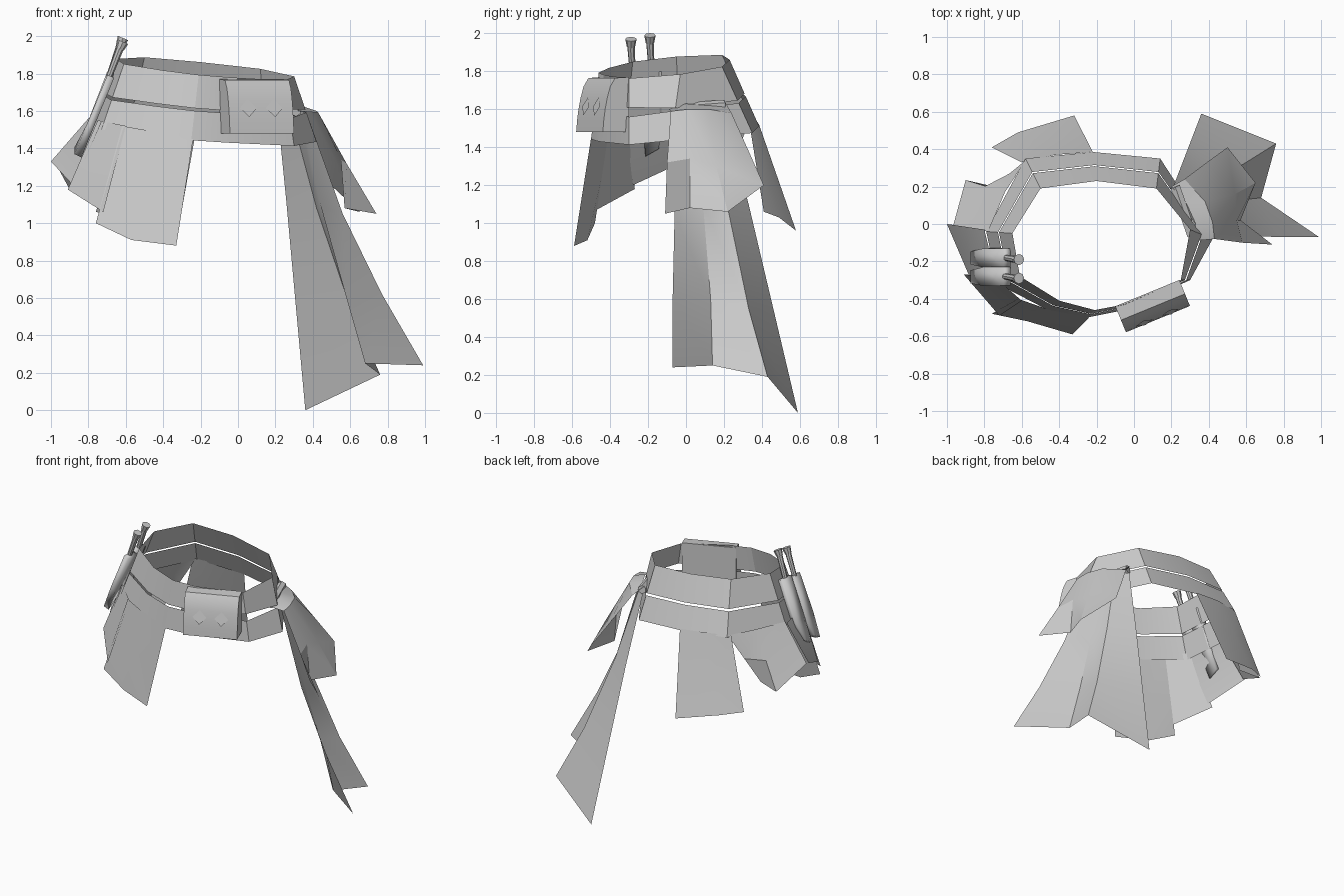
import bpy
import bmesh
from mathutils import Vector

if "Cube" in bpy.data.objects:
    bpy.data.objects.remove(bpy.data.objects["Cube"], do_unlink=True)

grey = bpy.data.materials.new("plain grey")
grey.use_nodes = True
grey_colour = (0.6, 0.6, 0.6, 1)
grey.diffuse_color = grey_colour
grey.node_tree.nodes["Principled BSDF"].inputs["Base Color"].default_value = grey_colour


def finish(name, bm, smooth_angle=0.6):
    """Turn a bmesh into a named, shaded object."""
    mesh = bpy.data.meshes.new(name)
    bm.to_mesh(mesh)
    bm.free()
    mesh.materials.append(grey)
    obj = bpy.data.objects.new(name, mesh)
    bpy.context.collection.objects.link(obj)
    bpy.ops.object.select_all(action='DESELECT')
    obj.select_set(True)
    bpy.context.view_layer.objects.active = obj
    bpy.ops.object.shade_smooth_by_angle(angle=smooth_angle)
    return obj


def sheet(name, rows, closed=False, smooth_angle=0.6, thickness=0):
    """Skin a grid of points, row by row."""
    bm = bmesh.new()
    grid = [[bm.verts.new(point) for point in row] for row in rows]
    count = len(rows[0])
    for upper, lower in zip(grid, grid[1:]):
        for i in range(count if closed else count - 1):
            j = (i + 1) % count
            bm.faces.new((upper[i], lower[i], lower[j], upper[j]))
    bmesh.ops.recalc_face_normals(bm, faces=bm.faces)
    obj = finish(name, bm, smooth_angle)
    if thickness:
        solid = obj.modifiers.new("thickness", 'SOLIDIFY')
        solid.thickness = thickness
        solid.offset = 0
    return obj


def rod(name, start, end, radii, sides=8):
    """Tapered bar between two points."""
    start, end = Vector(start), Vector(end)
    axis = end - start
    bm = bmesh.new()
    bmesh.ops.create_cone(bm, cap_ends=True, segments=sides,
                          radius1=radii[0], radius2=radii[1], depth=axis.length)
    bm.transform(axis.to_track_quat('Z', 'Y').to_matrix().to_4x4())
    bmesh.ops.translate(bm, verts=bm.verts, vec=(start + end) / 2)
    return finish(name, bm)


# Belts: two bands sharing one tilted, flaring surface
waist = [(-.5, .19), (-.2, .23), (.12, .19), (.3, -.03), (.25, -.3),
         (-.05, -.43), (-.21, -.46), (-.4, -.41), (-.61, -.28), (-.65, -.05)]
hem = [(-.58, .35), (-.22, .385), (.14, .35), (.42, -.08), (.3, -.3),
       (-.05, -.46), (-.25, -.5), (-.46, -.46), (-.73, -.32), (-.79, -.04)]
right_corner = 4


def belt_edge(part, gap=0):
    edge = []
    for i, (top, low) in enumerate(zip(waist, hem)):
        f = part + (gap if i == right_corner else 0)
        x, y = Vector(top).lerp(Vector(low), f)
        z = 1.818 - top[0] / 10 + top[1] / 10 - f * .35
        edge.append(Vector((x, y, z)))
    return edge


sheet("upper_belt", [belt_edge(0), belt_edge(.51, -.07)], closed=True, smooth_angle=.3)
sheet("lower_belt", [belt_edge(.55, .03), belt_edge(1)], closed=True, smooth_angle=.3)

# Skirt panels hanging from the lower belt
panels = {
    "front_skirt_panel": (
        [(-.62, -.4, 1.52), (-.45, -.46, 1.49), (-.24, -.5, 1.45)],
        [(-.76, -.48, 1), (-.57, -.52, .91), (-.33, -.59, .88)]),
    "front_corner_skirt_panel": (
        [(-.75, -.28, 1.55), (-.6, -.41, 1.52)],
        [(-.91, -.27, 1.18), (-.72, -.49, 1.06)]),
    "side_skirt_panel": (
        [(-.8, -.03, 1.56), (-.73, -.32, 1.54)],
        [(-1, 0, 1.33), (-.88, -.28, 1.2)]),
    "back_corner_skirt_panel": (
        [(-.78, -.04, 1.56), (-.69, .17, 1.56), (-.58, .34, 1.55)],
        [(-.97, -.02, 1.31), (-.9, .235, 1.18), (-.75, .2, 1.2)]),
    "back_skirt_panel": (
        [(-.6, .33, 1.55), (-.42, .37, 1.54), (-.22, .385, 1.52)],
        [(-.76, .41, 1.06), (-.62, .49, 1.03), (-.32, .58, .96)]),
}
for name, (top, bottom) in panels.items():
    middle = [Vector(a).lerp(Vector(b), .5) for a, b in zip(top, bottom)]
    sheet(name, [top, middle, bottom])

# Long sash with folds, then the short flap over it
sheet("long_sash", [
    [(.37, -.03, 1.58), (.33, .07, 1.6), (.28, .14, 1.6), (.21, .2, 1.6)],
    [(.56, -.06, 1.05), (.44, .09, 1.1), (.42, .22, 1.08), (.26, .33, 1.1)],
    [(.77, -.07, .62), (.58, .13, .6), (.6, .33, .55), (.31, .46, .55)],
    [(.99, -.07, .24), (.68, .14, .25), (.76, .43, .19), (.36, .59, 0)],
], smooth_angle=.5)
sheet("short_sash", [
    [(.32, -.09, 1.6), (.33, 0, 1.63), (.28, .11, 1.62), (.2, .2, 1.65)],
    [(.43, -.08, 1.59), (.42, .01, 1.6), (.38, .12, 1.6), (.27, .24, 1.58)],
    [(.58, -.1, 1.32), (.55, .02, 1.34), (.54, .16, 1.3), (.39, .33, 1.38)],
    [(.74, -.11, 1.05), (.57, .02, 1.08), (.65, .22, 1.06), (.5, .41, 1.2)],
], smooth_angle=.5)
rod("sash_knot", (.31, -.06, 1.6), (.22, .2, 1.62), (.03, .03), sides=6)

# Buckle: a curved profile swept along the front of the belt
corner = Vector((-.1, -.44, 0))
along = Vector((.925, .38, 0))
outward = Vector((.38, -.925, 0))
width = .37
profile = [(0, 1.77), (.08, 1.765), (.108, 1.72), (.125, 1.66),
           (.137, 1.6), (.145, 1.54), (.15, 1.48), (0, 1.48)]


def on_buckle(u, depth, z):
    return corner + along * u + outward * depth + Vector((0, 0, z))


bm = bmesh.new()
ends = [[bm.verts.new(on_buckle(u, d, z)) for d, z in profile] for u in (0, width)]
for i in range(len(profile)):
    j = (i + 1) % len(profile)
    bm.faces.new((ends[0][i], ends[0][j], ends[1][j], ends[1][i]))
bm.faces.new(ends[0])
bm.faces.new(ends[1])
bmesh.ops.recalc_face_normals(bm, faces=bm.faces)
finish("buckle", bm)

# Diamond studs on the buckle
for side, u in (("right", .11), ("left", .26)):
    half = .048
    bm = bmesh.new()
    bm.faces.new([bm.verts.new(on_buckle(u + a * half, .141 - b * .013, 1.615 + b * half))
                  for a, b in ((-1, 0), (0, -1), (1, 0), (0, 1))])
    finish(side + "_buckle_diamond", bm)

# Pair of sheathed knives on the right hip
for label, y, lift in (("front", -.28, -.015), ("rear", -.18, .005)):
    sheet(label + "_sheath", [
        [(-.68, y - .05, 1.8 + lift), (-.68, y + .05, 1.8 + lift)],
        [(-.79, y - .05, 1.52), (-.79, y + .05, 1.52)],
        [(-.855, y - .035, 1.36), (-.855, y + .035, 1.4)],
    ], thickness=.04)
    rod(label + "_knife_grip", (-.69, y, 1.78), (-.63, y - .01, 1.95 + lift), (.016, .02))
    rod(label + "_knife_pommel", (-.632, y - .01, 1.945 + lift),
        (-.615, y - .01, 1.985 + lift), (.022, .03))
